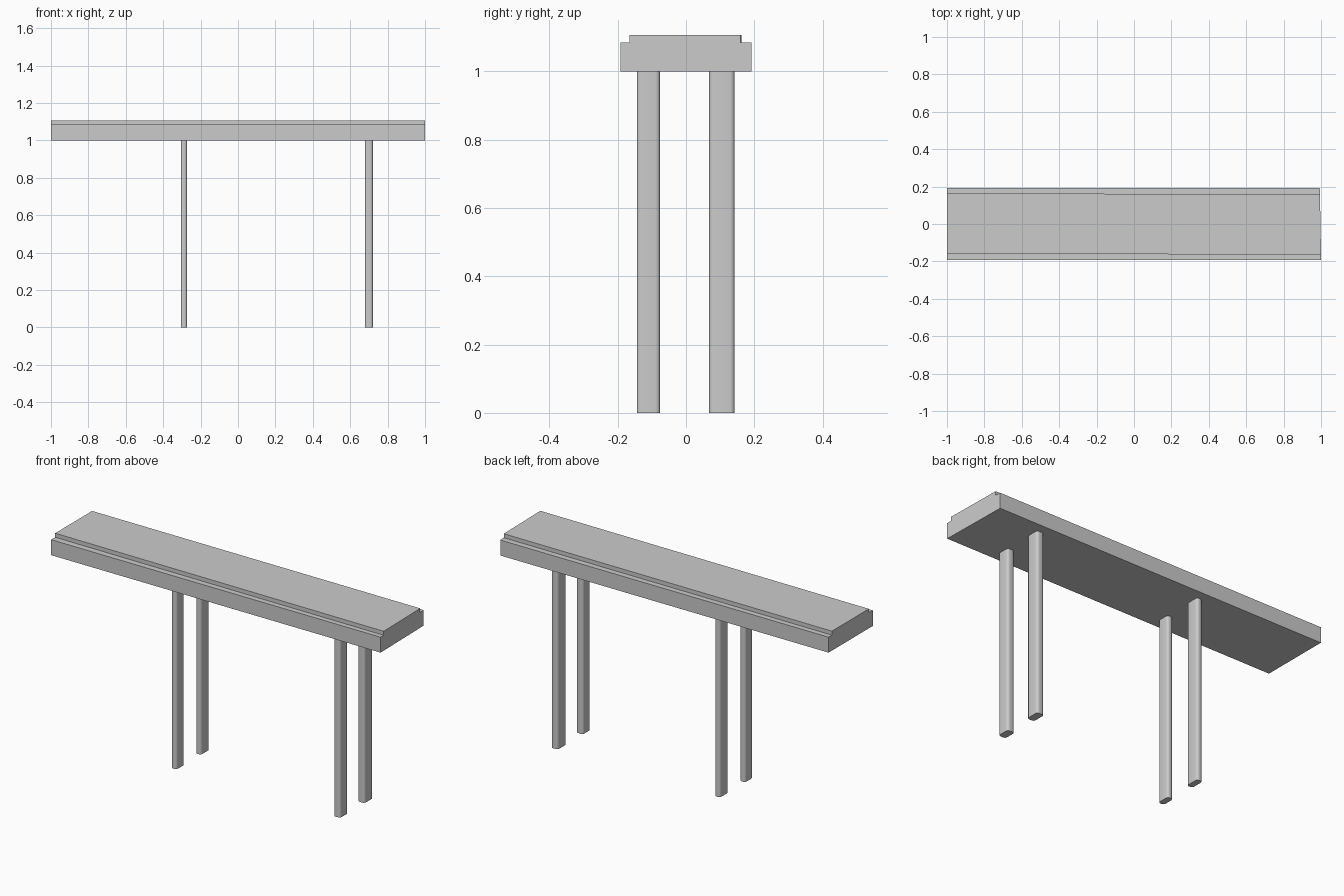
import bpy
import bmesh
import math

if "Cube" in bpy.data.objects:
    bpy.data.objects.remove(bpy.data.objects["Cube"])


def make_object(name, bm):
    bmesh.ops.recalc_face_normals(bm, faces=bm.faces)
    mesh = bpy.data.meshes.new(name)
    bm.to_mesh(mesh)
    bm.free()
    obj = bpy.data.objects.new(name, mesh)
    bpy.context.collection.objects.link(obj)
    return obj


def loft(name, start, end):
    """Join two matching outlines into a closed solid."""
    bm = bmesh.new()
    a = [bm.verts.new(p) for p in start]
    b = [bm.verts.new(p) for p in end]
    n = len(a)
    for i in range(n):
        j = (i + 1) % n
        bm.faces.new((a[i], a[j], b[j], b[i]))
    bm.faces.new(a)
    bm.faces.new(b)
    return make_object(name, bm)


def rounded_rect(cx, cy, w, d, r, segments=4):
    pts = []
    corners = [(1, 1, 0), (-1, 1, 90), (-1, -1, 180), (1, -1, 270)]
    for sx, sy, a0 in corners:
        for k in range(segments + 1):
            a = math.radians(a0 + 90 * k / segments)
            pts.append((cx + sx * (w / 2 - r) + r * math.cos(a),
                        cy + sy * (d / 2 - r) + r * math.sin(a)))
    return pts


# Stepped bench top, with a slightly skewed right end
def top_profile(x, skew, lip_front, lip_back):
    outline = [(-0.192, 1.0), (0.192, 1.0), (0.192, 1.085), (lip_back, 1.085),
               (lip_back, 1.107), (lip_front, 1.107), (lip_front, 1.085),
               (-0.192, 1.085)]
    return [(x - skew * max(y, 0) / 0.192, y, z) for y, z in outline]


loft("bench_top", top_profile(-1.0, 0, -0.157, 0.163),
     top_profile(1.0, 0.007, -0.165, 0.16))

# Four slim legs with rounded corners
for side, x, w in (("left", -0.289, 0.033), ("right", 0.70, 0.042)):
    for row, y, d in (("front", -0.11, 0.068), ("back", 0.105, 0.075)):
        ring = rounded_rect(x, y, w, d, 0.013)
        leg = loft(f"{row}_{side}_leg", [(px, py, 0) for px, py in ring],
                   [(px, py, 1.0) for px, py in ring])
        bpy.ops.object.select_all(action='DESELECT')
        leg.select_set(True)
        bpy.context.view_layer.objects.active = leg
        bpy.ops.object.shade_smooth_by_angle(angle=math.radians(35))
